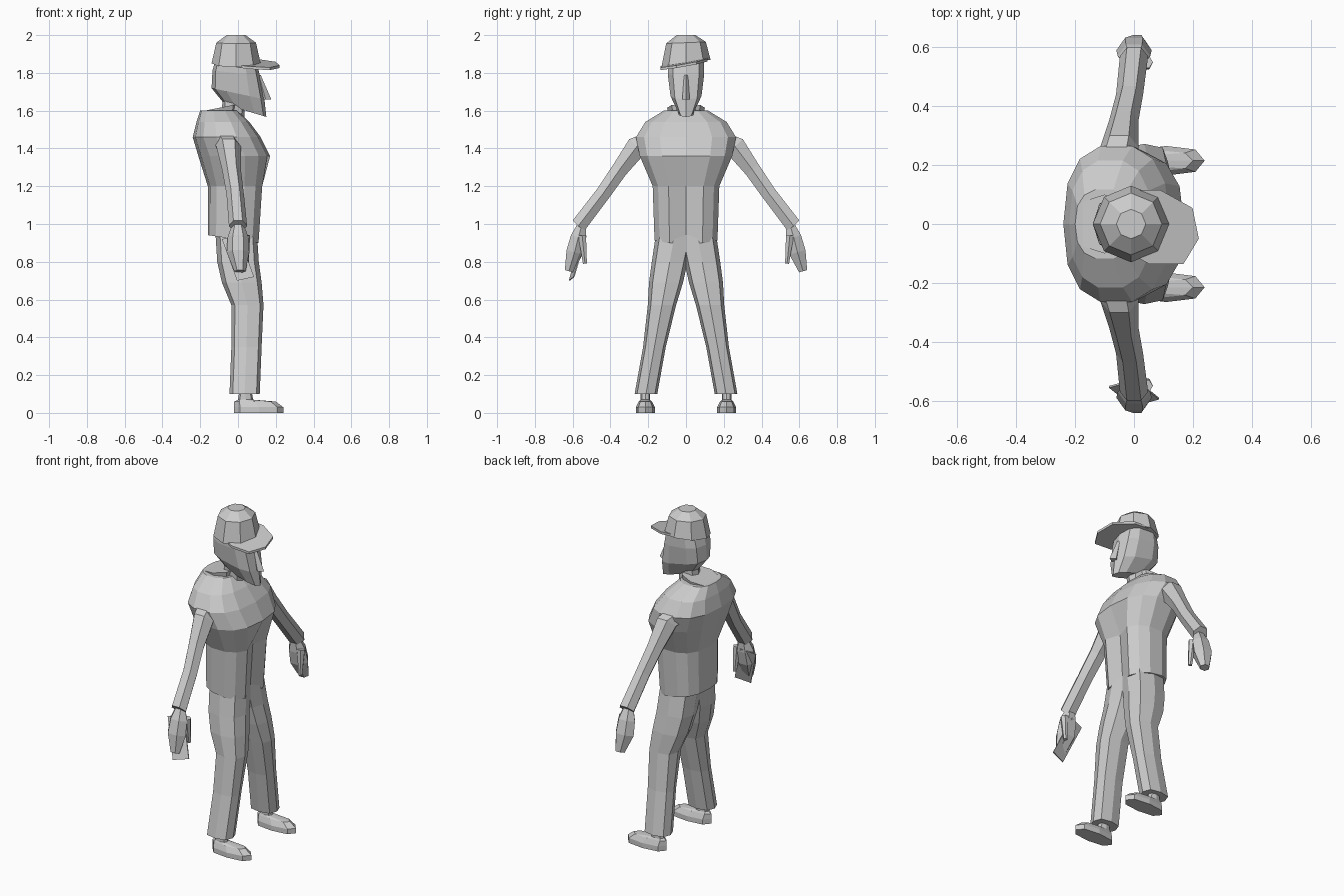
import bpy
import bmesh
import math
from mathutils import Vector

default_cube = bpy.data.objects.get("Cube")
if default_cube:
    bpy.data.objects.remove(default_cube)

# One flat colour for the whole figure
lightness = .6
colour = (lightness, lightness, lightness, 1)
grey = bpy.data.materials.new("plain_grey")
grey.use_nodes = True
grey.diffuse_color = colour
grey.node_tree.nodes["Principled BSDF"].inputs["Base Color"].default_value = colour


def flat(z):
    """Rule for rings without slope or sideways offset."""
    return 0


def ring(center, u, v, sides, power=1):
    """Closed outline spanned by half axes u and v; a power below one is boxier."""
    def bend(value):
        return math.copysign(abs(value) ** power, value) if abs(value) > .001 else 0
    center, u, v = Vector(center), Vector(u), Vector(v)
    angles = [math.tau * step / sides for step in range(sides)]
    return [center + u * bend(math.cos(a)) + v * bend(math.sin(a)) for a in angles]


def loft(name, rings, side=1):
    """Skin a row of rings and cap both ends; a negative side mirrors it in y."""
    bm = bmesh.new()
    rows = [[bm.verts.new((p.x, p.y * side, p.z)) for p in outline] for outline in rings]
    for lower, upper in zip(rows, rows[1:]):
        for i in range(len(lower)):
            bm.faces.new((lower[i - 1], lower[i], upper[i], upper[i - 1]))
    bm.faces.new(rows[0])
    bm.faces.new(rows[-1])
    bmesh.ops.recalc_face_normals(bm, faces=bm.faces)
    mesh = bpy.data.meshes.new(name)
    bm.to_mesh(mesh)
    bm.free()
    mesh.materials.append(grey)
    obj = bpy.data.objects.new(name, mesh)
    bpy.context.collection.objects.link(obj)
    return obj


def stack(name, rows, sides=8, power=.8, offset=flat, slope=flat, side=1):
    """Loft level rings given as height, centre x, half depth and half width."""
    rings = []
    for z, x, depth, width in rows:
        front = (depth, 0, depth * slope(z))
        rings.append(ring((x, offset(z), z), front, (0, width, 0), sides, power))
    return loft(name, rings, side)


def limb(name, joints, radii, side, flatness=1):
    """Loft a tapering tube through joints, square to its overall direction."""
    forward = Vector((1, 0, 0))
    direction = Vector(joints[-1]) - Vector(joints[0])
    across = forward.cross(direction).normalized() * flatness
    rings = [ring(joint, forward * radius, across * radius, sides=6)
             for joint, radius in zip(joints, radii)]
    return loft(name, rings, side)


def sheet(name, outline, thickness):
    """Thin slab between an outline and its shifted copy."""
    shift = Vector(thickness)
    return loft(name, [outline, [point - shift for point in outline]])


# Jacket, its hem sloping down to the front
jacket = stack("jacket", [
    (.92, -.02, .14, .17),
    (1.2, -.01, .15, .18),
    (1.36, -.02, .19, .25),
    (1.46, -.06, .18, .27),
    (1.54, -.08, .14, .22),
    (1.6, -.1, .1, .12),
], sides=14, slope=lambda z: min(0, z - 1.07))

# Front opening above the hem
for vertex in jacket.data.vertices:
    point = vertex.co
    if point.x > 0 and point.z < 1.3 and abs(point.y) < .01:
        point.x -= .04

# Collar, neck and head, with the jaw sloping to a pointed chin
stack("collar", [(1.57, -.1, .09, .09), (1.615, -.1, .1, .1)],
      slope=lambda z: .2)
stack("neck", [(1.5, -.03, .06, .05), (1.7, -.02, .06, .05)])
stack("head", [
    (1.6, .04, .11, .04),
    (1.69, 0, .14, .085),
    (1.8, -.01, .125, .1),
    (1.9, -.01, .1, .1),
], sides=10, power=.7, slope=lambda z: z - 1.9)
stack("nose", [(1.79, .11, .01, .01), (1.66, .146, .03, .02)], sides=4)

# Cap, worn slightly crooked
crown = []
for height, radius in ((1.85, .13), (1.96, .105), (2, .05)):
    lean = radius * (2 - height)
    crown.append(ring((-.01, 0, height), (radius, 0, 0), (0, radius, lean), sides=8))
loft("cap_crown", crown)
brim = ring((.07, -.01, 1.855), (.15, -.04, -.015), (.02, .125, .02), sides=8, power=.8)
sheet("cap_brim", brim, thickness=(0, 0, .014))

for side, prefix in ((1, "left"), (-1, "right")):
    # Sleeve from inside the shoulder to the cuff
    shoulder, armpit = (-.08, .13, 1.45), (-.05, .26, 1.41)
    upper_arm, elbow = (-.035, .35, 1.29), (-.015, .44, 1.16)
    cuff = (0, .57, .99)
    limb(prefix + "_sleeve", (shoulder, armpit, upper_arm, elbow, cuff),
         radii=(.08, .065, .05, .046, .048), side=side)

    # Hand and thumb
    wrist, palm = (0, .55, 1), (0, .57, .93)
    knuckles, fingertips = (0, .59, .85), (.01, .62, .75)
    limb(prefix + "_hand", (wrist, palm, knuckles, fingertips),
         radii=(.03, .055, .06, .03), side=side, flatness=.85)
    thumb_root, thumb_tip = (.04, .55, .94), (.045, .535, .79)
    limb(prefix + "_thumb", (thumb_root, thumb_tip), radii=(.024, .012), side=side)

    # Trouser leg, spreading outward on the way down
    stack(prefix + "_trouser_leg", [
        (.96, -.01, .11, .1),
        (.8, 0, .11, .095),
        (.69, .02, .105, .09),
        (.57, .05, .085, .075),
        (.35, .045, .08, .06),
        (.1, .035, .08, .06),
    ], power=.7, offset=lambda z: .23 - .18 * z, side=side)

    # Shoe with its ankle
    stack(prefix + "_shoe", [
        (0, .11, .13, .05),
        (.03, .11, .13, .05),
        (.06, .09, .11, .035),
        (.07, .04, .04, .025),
        (.13, .04, .03, .025),
    ], offset=lambda z: .215, side=side)

# Card held in the right hand
card = ring((0, -.57, .82), (.085, -.02, -.1), (.005, .045, .12), sides=4)
sheet("card", card, thickness=(0, .006, 0))
